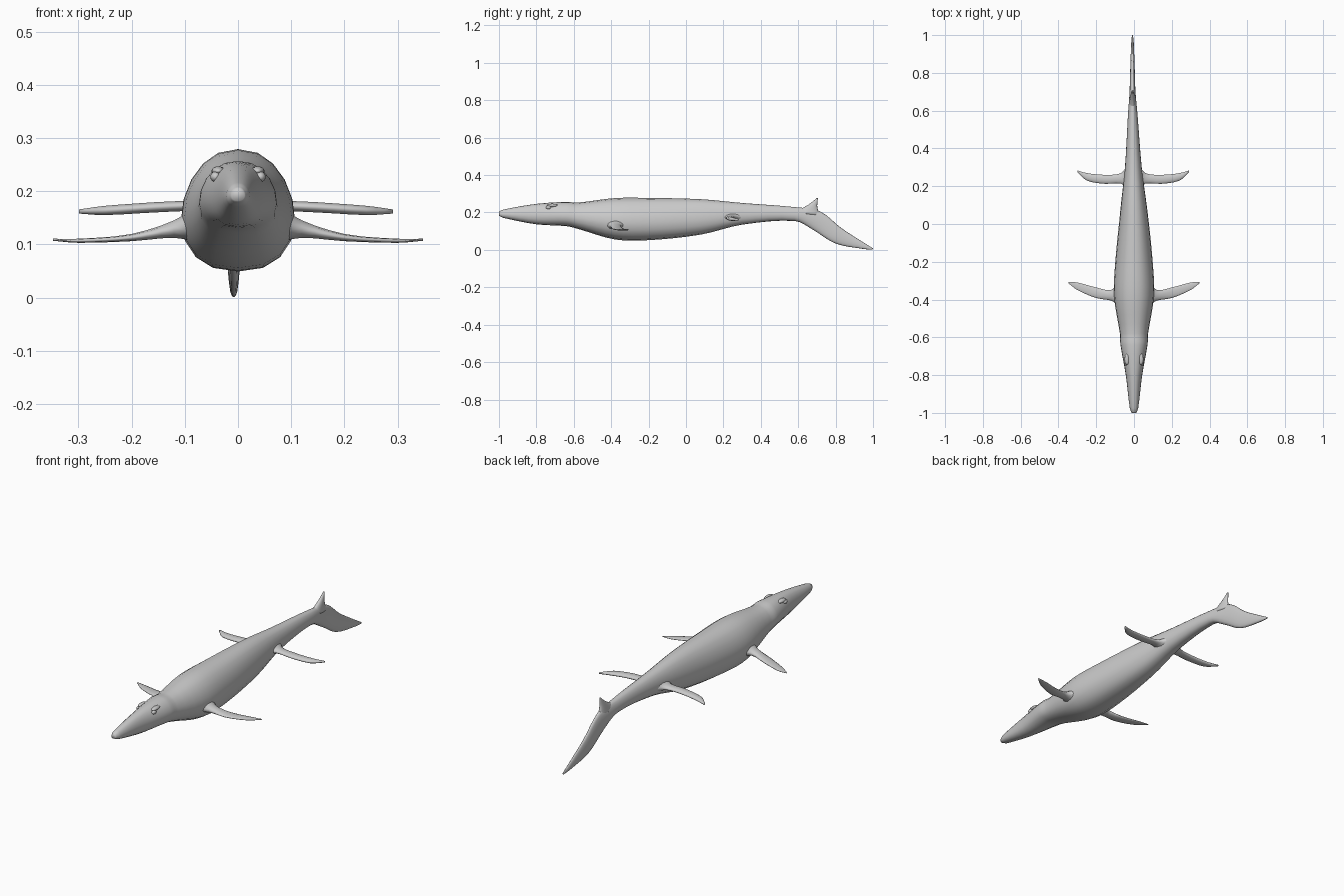
import bpy, bmesh, math
from mathutils import Vector

if "Cube" in bpy.data.objects:
    bpy.data.objects.remove(bpy.data.objects["Cube"])


def smooth_rows(rows, steps):
    """Fill in rows along a smooth curve through the given ones."""
    rows = [Vector(r) for r in rows]
    n = len(rows)
    d = [(rows[i + 1] - rows[i]).length for i in range(n - 1)]
    slope = [(rows[min(i + 1, n - 1)] - rows[max(i - 1, 0)]) / sum(d[max(i - 1, 0):i + 1])
             for i in range(n)]
    out = []
    for i in range(n - 1):
        for k in range(steps):
            t = k / steps
            u = 1 - t
            out.append(rows[i] * (u * u * (1 + 2 * t)) + rows[i + 1] * (t * t * (3 - 2 * t))
                       + slope[i] * (d[i] * t * u * u) - slope[i + 1] * (d[i] * t * t * u))
    return out + [rows[-1]]


def loft(name, sections, sides, bias=0.0, power=1.0):
    """Skin rings; each section is (edge point A, edge point B, half-thickness vector)."""
    bm = bmesh.new()
    rings = []
    for a, b, w in sections:
        a, b, w = Vector(a), Vector(b), Vector(w)
        mid, half = (a + b) / 2, (b - a) / 2
        ring = []
        for i in range(sides):
            t = 2 * math.pi * (i + 0.5) / sides
            c, s = math.cos(t), math.sin(t)
            c = math.copysign(abs(c) ** power, c) * (1 - bias * s)
            ring.append(bm.verts.new(mid + half * s + w * c))
        rings.append(ring)
    for r, q in zip(rings, rings[1:]):
        for i in range(sides):
            j = (i + 1) % sides
            bm.faces.new((r[i], r[j], q[j], q[i]))
    bm.faces.new(rings[0])
    bm.faces.new(rings[-1])
    bmesh.ops.recalc_face_normals(bm, faces=bm.faces)
    for f in bm.faces:
        f.smooth = True
    me = bpy.data.meshes.new(name)
    bm.to_mesh(me)
    bm.free()
    ob = bpy.data.objects.new(name, me)
    bpy.context.collection.objects.link(ob)
    return ob


def sway(y):
    """The tail drifts slightly to one side."""
    return -.008 * min(1, max(0, y / .7))


def upright(name, rows, steps, **shape):
    """Rows: bottom y, bottom z, top y, top z, half width."""
    return loft(name, [((sway(y0), y0, z0), (sway(y0), y1, z1), (w, 0, 0))
                       for y0, z0, y1, z1, w in smooth_rows(rows, steps)], 18, **shape)


def fin(name, rows, shift=0.0):
    """Rows: x, leading y, trailing y, z, half thickness. Mirrored across x."""
    ob = loft(name, [((x, y0, z), (x, y1, z), (0, 0, h))
                     for x, y0, y1, z, h in smooth_rows(rows, 3)], 12)
    ob.modifiers.new("both_sides", 'MIRROR')
    ob.location.x = shift


# Head and trunk (y, bottom z, top z, half width), then the slanting lower tail lobe
trunk = [(-1, .182, .205, .012), (-.975, .171, .216, .022), (-.8, .137, .246, .043),
         (-.64, .127, .257, .071), (-.58, .113, .253, .074), (-.38, .056, .277, .105),
         (-.2, .052, .278, .098), (.08, .082, .271, .07), (.3, .135, .251, .044),
         (.58, .155, .229, .025)]
tail = [(.68, .107, .715, .207, .016), (.8, .034, .83, .117, .012),
        (.95, .005, .96, .033, .007), (.997, .001, 1, .009, .003)]
upright("body_and_tail", [(y, a, y, b, w) for y, a, b, w in trunk] + tail, 4,
        bias=.13, power=.85)

# Small upper tail lobe
upright("upper_tail_lobe", [(.57, .2, .715, .185, .018), (.645, .236, .702, .23, .012),
                            (.686, .266, .704, .263, .006), (.698, .278, .705, .277, .003)], 4)

# Paddles with flared roots
fin("front_flipper", [(.07, -.445, -.285, .14, .04), (.12, -.407, -.348, .129, .017),
                      (.2, -.393, -.335, .113, .007), (.3, -.35, -.309, .107, .004),
                      (.348, -.313, -.306, .109, .002)])
fin("rear_flipper", [(.03, .18, .32, .178, .03), (.065, .213, .27, .174, .012),
                     (.15, .212, .261, .17, .01), (.245, .229, .27, .164, .009),
                     (.295, .274, .284, .162, .004)], -.004)

# Eyes and brow bumps
for name, spot, size in (("eye", (.042, -.735, .227), (.01, .014, .01)),
                         ("brow", (.037, -.715, .238), (.013, .03, .009))):
    for side in (-1, 1):
        bpy.ops.mesh.primitive_uv_sphere_add(segments=16, ring_count=8, radius=1,
                                             location=(side * spot[0], spot[1], spot[2]))
        ob = bpy.context.object
        ob.name = name
        ob.scale = size
        bpy.ops.object.shade_smooth()
